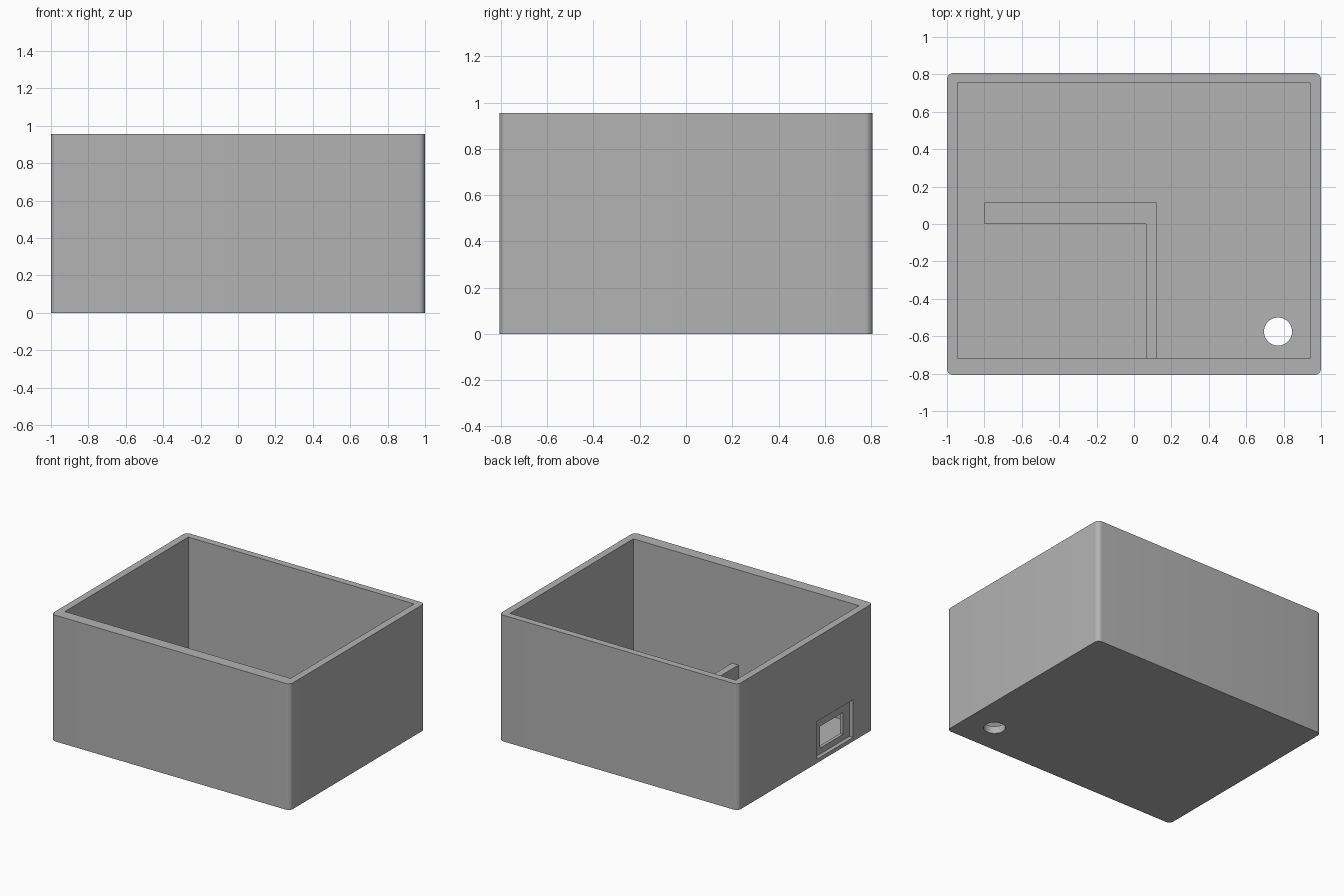
import bpy, bmesh
from math import cos, sin, pi

if "Cube" in bpy.data.objects:
    bpy.data.objects.remove(bpy.data.objects["Cube"], do_unlink=True)

W, D, H = 1.0, 0.807, 0.955   # half width, half depth, height
FLOOR = 0.055
RADIUS = 0.035

grey = bpy.data.materials.new("plain grey")
grey.use_nodes = True
grey.diffuse_color = (0.45, 0.45, 0.45, 1)
grey.node_tree.nodes["Principled BSDF"].inputs["Base Color"].default_value = grey.diffuse_color


def prism(name, outline, z0, z1):
    """Extrude a flat counter-clockwise outline from z0 up to z1."""
    bm = bmesh.new()
    base = bm.faces.new([bm.verts.new((x, y, z0)) for x, y in outline])
    top = bmesh.ops.extrude_face_region(bm, geom=[base], use_keep_orig=True)["geom"]
    bmesh.ops.translate(bm, vec=(0, 0, z1 - z0),
                        verts=[v for v in top if isinstance(v, bmesh.types.BMVert)])
    bmesh.ops.recalc_face_normals(bm, faces=bm.faces)
    mesh = bpy.data.meshes.new(name)
    bm.to_mesh(mesh)
    bm.free()
    mesh.materials.append(grey)
    obj = bpy.data.objects.new(name, mesh)
    bpy.context.collection.objects.link(obj)
    return obj


def rect(x0, x1, y0, y1):
    return [(x0, y0), (x1, y0), (x1, y1), (x0, y1)]


def arc(cx, cy, r, start, sweep, steps):
    return [(cx + r * cos(start + sweep * i / steps), cy + r * sin(start + sweep * i / steps))
            for i in range(steps + 1)]


def activate(obj):
    bpy.ops.object.select_all(action="DESELECT")
    obj.select_set(True)
    bpy.context.view_layer.objects.active = obj


def cut(target, cutter):
    cutter.hide_render = True
    mod = target.modifiers.new("cut", "BOOLEAN")
    mod.operation, mod.solver, mod.object = "DIFFERENCE", "EXACT", cutter
    activate(target)
    bpy.ops.object.modifier_apply(modifier=mod.name)
    bpy.data.objects.remove(cutter, do_unlink=True)


# Box body with rounded upright corners
outline = []
for i, (sx, sy) in enumerate([(1, 1), (-1, 1), (-1, -1), (1, -1)]):
    outline += arc(sx * (W - RADIUS), sy * (D - RADIUS), RADIUS, i * pi / 2, pi / 2, 8)
box = prism("box_body", outline, 0, H)

# Inner cavity, with a thicker front wall
cut(box, prism("cavity_cutter", rect(-0.945, 0.945, -0.72, 0.755), FLOOR, H + 0.1))

# Round hole through the floor
cut(box, prism("hole_cutter", arc(0.77, -0.575, 0.075, 0, 2 * pi, 48)[:-1], -0.1, 0.2))

# Stepped port opening in the right wall
cut(box, prism("recess_cutter", rect(-1.1, -0.97, -0.57, -0.14), 0.03, 0.315))
cut(box, prism("port_cutter", rect(-1.1, -0.9, -0.49, -0.22), 0.075, 0.24))

# Low angled divider standing on the floor
divider = prism("inner_divider", [(0.065, -0.72), (0.12, -0.72), (0.12, 0.115),
                                  (-0.8, 0.115), (-0.8, 0), (0.065, 0)], FLOOR, 0.235)

for obj in (box, divider):
    activate(obj)
    bpy.ops.object.shade_smooth_by_angle(angle=pi / 6)
